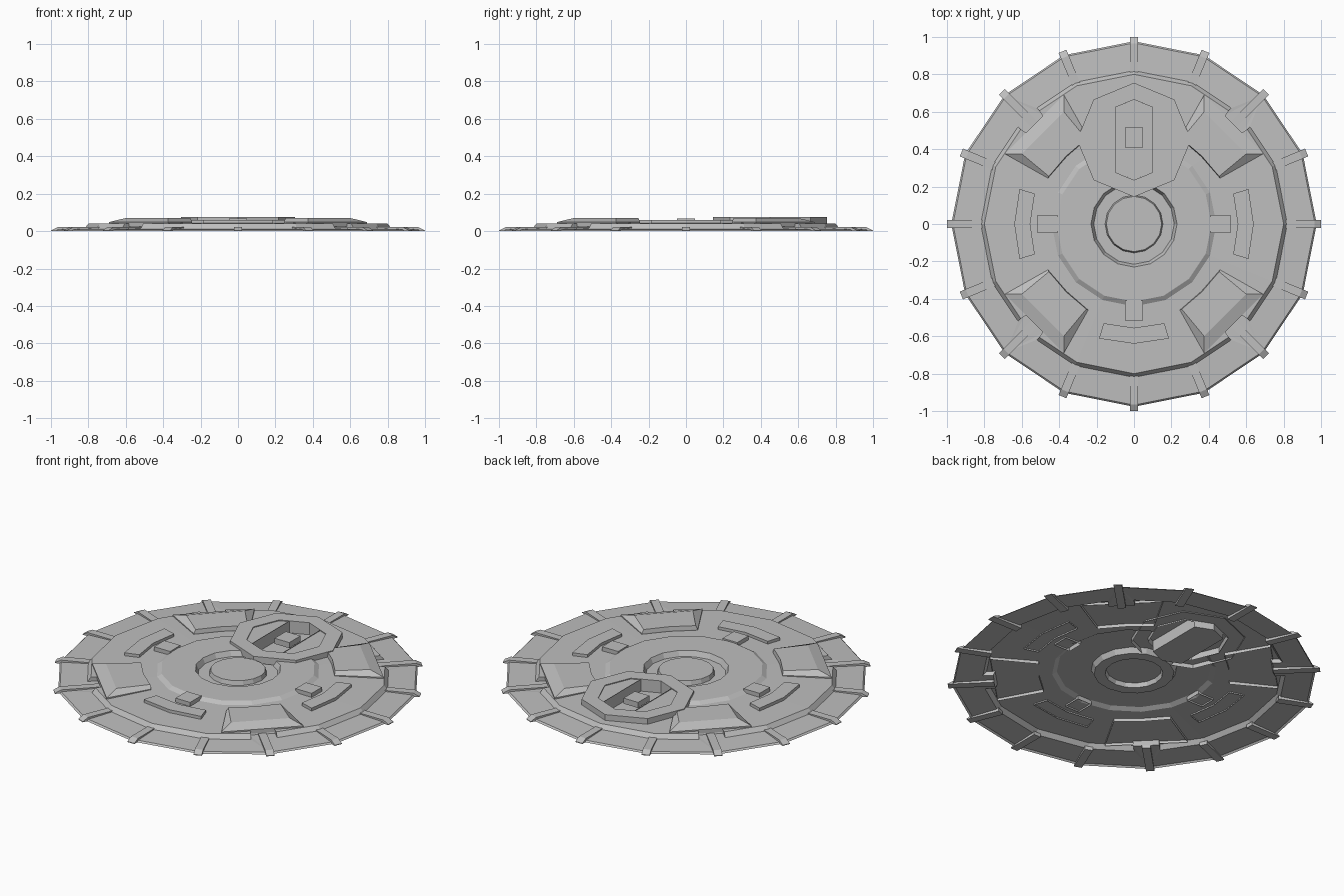
import bpy, bmesh
from math import cos, sin, pi, radians
from mathutils import Vector, Matrix

cube = bpy.data.objects.get("Cube")
if cube:
    bpy.data.objects.remove(cube, do_unlink=True)

grey = bpy.data.materials.new("hull grey")
grey.use_nodes = True
COLOUR = (0.52, 0.52, 0.52, 1)
grey.diffuse_color = COLOUR
grey.node_tree.nodes["Principled BSDF"].inputs["Base Color"].default_value = COLOUR


def loft(name, loops, cap_last=True, cap_first=False, closed=True):
    """Skin a stack of equal-length (points, z) loops into one sheet."""
    bm = bmesh.new()
    rings = [[bm.verts.new((p[0], p[1], z)) for p in pts] for pts, z in loops]
    n = len(rings[0])
    for a, b in zip(rings, rings[1:]):
        for i in range(n):
            j = (i + 1) % n
            bm.faces.new((a[i], a[j], b[j], b[i]))
    if cap_last:
        bm.faces.new(rings[-1])
    if cap_first:
        bm.faces.new(rings[0][::-1])
    bmesh.ops.remove_doubles(bm, verts=bm.verts[:], dist=1e-4)
    return finish(name, bm)


def finish(name, bm):
    mesh = bpy.data.meshes.new(name)
    bm.to_mesh(mesh)
    bm.free()
    mesh.materials.append(grey)
    obj = bpy.data.objects.new(name, mesh)
    bpy.context.collection.objects.link(obj)
    return obj


def spin(points, angle):
    rot = Matrix.Rotation(angle, 2)
    return [rot @ Vector(p) for p in points]


def polar(r, a):
    return (r * cos(a), r * sin(a))


def ngon(r, n, centre=(0, 0)):
    return [(centre[0] + r * cos(2 * pi * i / n), centre[1] + r * sin(2 * pi * i / n))
            for i in range(n)]


def disc_loop(r, notch=0):
    """Sixteen-sided loop; each diagonal corner holds four points for a notch."""
    pts = []
    for k in range(16):
        a = k * pi / 8
        if k % 4 != 2:
            pts.append(polar(r, a))
        elif not notch:
            pts += [polar(r, a)] * 4
        else:
            half = 0.07
            edge = r - half * 0.2
            pts += spin([(edge, -half), (notch, -half), (notch, half), (edge, half)], a)
    return pts


# Main disc: rim, notched deck step, raised centre, sunken ring and plug
disc = loft("disc_hull", [
    (disc_loop(0.977), 0.0),
    (disc_loop(0.968), 0.009),
    (disc_loop(0.82, 0.75), 0.015),
    (disc_loop(0.80, 0.74), 0.040),
    (disc_loop(0.44), 0.045),
    (disc_loop(0.415), 0.060),
    (disc_loop(0.23), 0.060),
    (disc_loop(0.215), 0.030),
    (disc_loop(0.155), 0.030),
    (disc_loop(0.148), 0.055)])

# Open the deck beneath the octagonal bay
BAY = (0, 0.45)
bm = bmesh.new()
bm.from_mesh(disc.data)
mid = Vector((BAY[0], BAY[1], 0))
apothem = 0.215 * cos(pi / 8)
normals = [Vector((*polar(1, (i + 0.5) * pi / 4), 0)) for i in range(8)]
for n in normals:
    bmesh.ops.bisect_plane(bm, geom=bm.verts[:] + bm.edges[:] + bm.faces[:],
                           plane_co=mid + n * apothem, plane_no=n)
hole = [f for f in bm.faces
        if all((f.calc_center_median() - mid).dot(n) < apothem for n in normals)]
bmesh.ops.delete(bm, geom=hole, context='FACES')
bm.to_mesh(disc.data)
bm.free()

# Octagonal bay frame
inner = ngon(0.215, 8, BAY)
loft("bay_frame", [(ngon(0.305, 8, BAY), 0.035), (ngon(0.305, 8, BAY), 0.075),
                   (inner, 0.075), (inner, 0.035)], cap_last=False)

# Bay side plates and the sunken slot between them
W, END = 0.10, 0.1735
for side, s in (("left", 1), ("right", -1)):
    pts = [(s * W, BAY[1] - END), (s * 0.152, BAY[1] - 0.152), (s * 0.215, BAY[1]),
           (s * 0.152, BAY[1] + 0.152), (s * W, BAY[1] + END)]
    loft("bay_plate_" + side, [(pts[::s], 0.07)])
slot = [(-W, BAY[1] - END), (0, BAY[1] - 0.215), (W, BAY[1] - END),
        (W, BAY[1] + END), (0, BAY[1] + 0.215), (-W, BAY[1] + END)]
loft("bay_slot", [(slot, 0.075), (slot, 0.004)])

# Radial ribs around the rim, with sloped outer tips
for k in range(16):
    start = 0.75 if k % 4 == 2 else 0.805
    w = 0.0225

    def bar(tip):
        return spin([(start, -w), (tip, -w), (tip, w), (start, w)], k * pi / 8)
    loft(f"rim_rib_{k + 1}", [(bar(0.999), 0.0), (bar(0.999), 0.004), (bar(0.965), 0.021)],
         cap_first=True)

# Corner armour pads with bevelled outer sides
foot = [(0.46, 0.245), (0.69, 0.375), (0.375, 0.69), (0.245, 0.46), (0.36, 0.36)]
crown = [(0.455, 0.255), (0.60, 0.375), (0.375, 0.60), (0.255, 0.455), (0.363, 0.363)]
for k in range(4):
    a = k * pi / 2
    loft(f"corner_pad_{k + 1}", [(spin(foot, a), 0.025), (spin(foot, a), 0.048),
                                 (spin(crown, a), 0.070)])

# Clamp tabs over the edge of the raised centre
tab = [(0.41, -0.048), (0.515, -0.048), (0.515, 0.048), (0.41, 0.048)]
for k in range(4):
    pts = spin(tab, k * pi / 2)
    loft(f"clamp_tab_{k + 1}", [(pts, 0.035), (pts, 0.068)])

# Curved deck plates on the two sides and the front
arc = radians(17)
plate = ([polar(0.64, a) for a in (-arc, 0, arc)]
         + [polar(0.555, a) for a in (arc, 0, -arc)])
for name, a in (("left", 0), ("right", pi), ("front", -pi / 2)):
    pts = spin(plate, a)
    loft("deck_plate_" + name, [(pts, 0.035), (pts, 0.060)])
